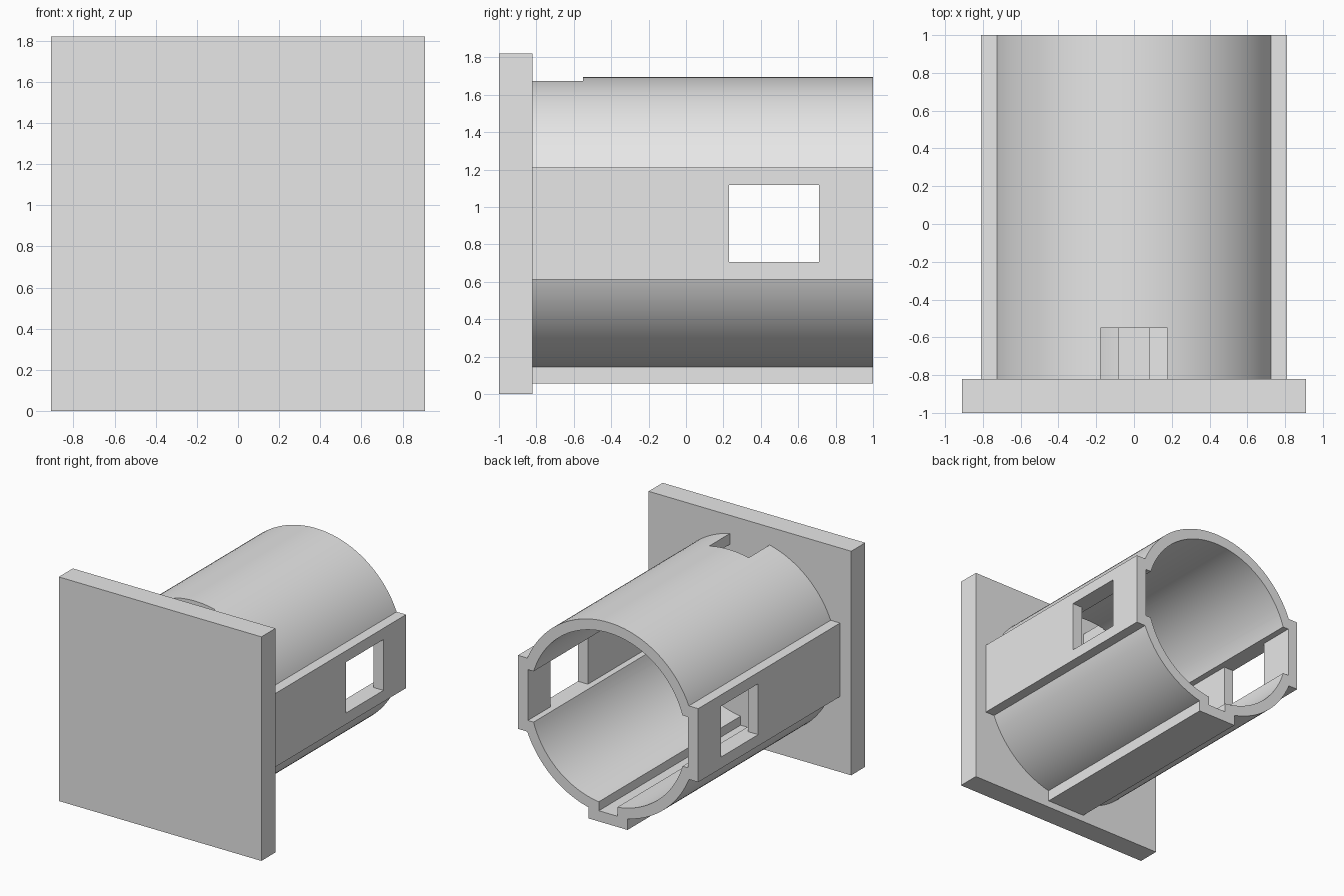
import bpy
import math

cube = bpy.data.objects.get("Cube")
if cube:
    bpy.data.objects.remove(cube, do_unlink=True)

grey = bpy.data.materials.new("plain grey")
grey.use_nodes = True
grey.diffuse_color = (0.8, 0.8, 0.8, 1)
grey.node_tree.nodes["Principled BSDF"].inputs["Base Color"].default_value = (0.8, 0.8, 0.8, 1)

AXIS_Z = 0.91
BACK = 1.0
PLATE_BACK = -0.82


def box(name, x, y, z):
    """Box from (low, high) ranges."""
    bpy.ops.mesh.primitive_cube_add(size=1, location=[sum(r) / 2 for r in (x, y, z)])
    ob = bpy.context.object
    ob.name = name
    ob.scale = [r[1] - r[0] for r in (x, y, z)]
    bpy.ops.object.transform_apply(location=True, rotation=True, scale=True)
    ob.data.materials.append(grey)
    return ob


def cylinder(name, radius, y):
    """Cylinder along y."""
    bpy.ops.mesh.primitive_cylinder_add(
        vertices=128, radius=radius, depth=y[1] - y[0],
        location=(0, sum(y) / 2, AXIS_Z), rotation=(math.pi / 2, 0, 0))
    ob = bpy.context.object
    ob.name = name
    bpy.ops.object.transform_apply(location=True, rotation=True, scale=True)
    ob.data.materials.append(grey)
    return ob


def combine(target, tool, operation):
    """Apply a boolean and discard the helper."""
    tool.hide_render = True
    bpy.context.view_layer.objects.active = target
    mod = target.modifiers.new(operation.lower(), "BOOLEAN")
    mod.operation = operation
    mod.solver = "EXACT"
    mod.object = tool
    bpy.ops.object.modifier_apply(modifier=mod.name)
    bpy.data.objects.remove(tool, do_unlink=True)


# Square end plate
box("end_plate", (-0.91, 0.91), (-1, PLATE_BACK), (0, 2 * AXIS_Z))

# Outer barrel with side blocks and bottom rail
length = (PLATE_BACK - 0.01, BACK)
barrel = cylinder("barrel", 0.785, length)
combine(barrel, box("side_blocks", (-0.81, 0.81), length, (0.613, 1.21)), "UNION")
combine(barrel, box("bottom_rail", (-0.175, 0.175), length, (0.055, 0.5)), "UNION")

# Bore with side recesses and bottom groove
hollow = (-0.9, 1.1)
bore = cylinder("bore", 0.7, hollow)
combine(bore, box("side_recesses", (-0.72, 0.72), hollow, (0.705, 1.118)), "UNION")
combine(bore, box("bottom_groove", (-0.083, 0.083), hollow, (0.142, 0.5)), "UNION")
combine(barrel, bore, "DIFFERENCE")

# Side windows and top notch
combine(barrel, box("windows", (-1, 1), (0.23, 0.71), (0.705, 1.118)), "DIFFERENCE")
combine(barrel, box("top_notch", (-0.177, 0.177), (-0.95, -0.55), (1.4, 2)), "DIFFERENCE")

bpy.ops.object.select_all(action="DESELECT")
barrel.select_set(True)
bpy.context.view_layer.objects.active = barrel
bpy.ops.object.shade_smooth_by_angle(angle=math.radians(20))
